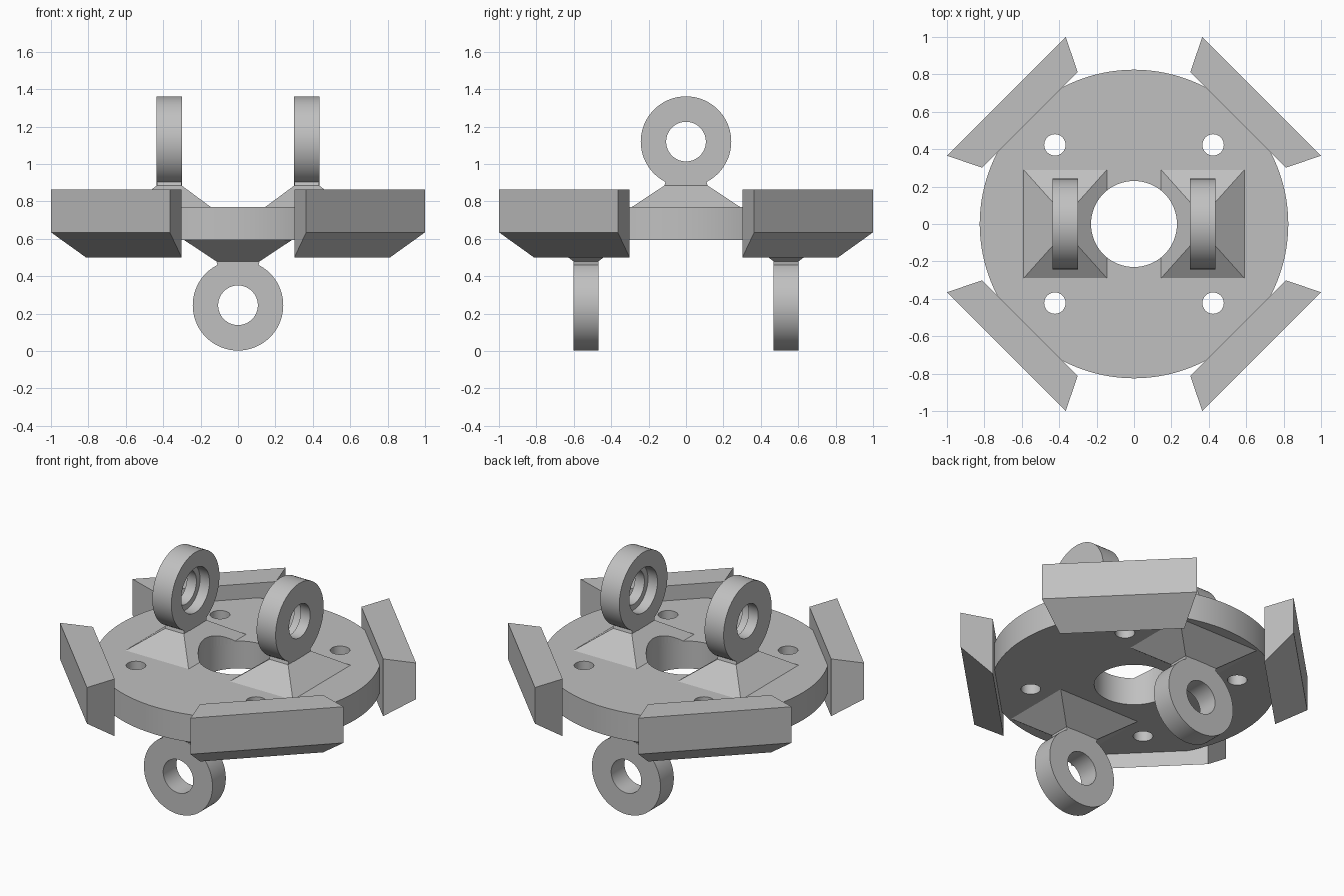
import bpy, bmesh, math
from mathutils import Matrix

cube = bpy.data.objects.get("Cube")
if cube:
    bpy.data.objects.remove(cube, do_unlink=True)

# One plain grey for the whole part
grey = bpy.data.materials.new("plain grey")
grey.use_nodes = True
grey.diffuse_color = (0.53, 0.53, 0.53, 1)
grey.node_tree.nodes["Principled BSDF"].inputs["Base Color"].default_value = grey.diffuse_color

MID_Z = 0.6825      # middle of the plate
HALF_T = 0.0875     # half the plate thickness


def finish(name, bm, matrix=Matrix()):
    bmesh.ops.recalc_face_normals(bm, faces=bm.faces)
    mesh = bpy.data.meshes.new(name)
    bm.to_mesh(mesh)
    bm.free()
    mesh.materials.append(grey)
    ob = bpy.data.objects.new(name, mesh)
    ob.matrix_world = matrix
    bpy.context.collection.objects.link(ob)
    return ob


def loft(loops, closed=False):
    """Skin between vertex loops; cap the ends or close into a tube."""
    bm = bmesh.new()
    rows = [[bm.verts.new(p) for p in loop] for loop in loops]
    n = len(rows[0])
    pairs = list(zip(rows, rows[1:]))
    if closed:
        pairs.append((rows[-1], rows[0]))
    else:
        bm.faces.new(rows[0])
        bm.faces.new(rows[-1])
    for a, b in pairs:
        for i in range(n):
            j = (i + 1) % n
            bm.faces.new((a[i], a[j], b[j], b[i]))
    return bm


def drill(ob, radius, x=0, y=0):
    """Cut a vertical hole right through."""
    bm = bmesh.new()
    bmesh.ops.create_cone(bm, cap_ends=True, segments=64, radius1=radius,
                          radius2=radius, depth=2)
    cutter = finish("hole_cutter", bm, Matrix.Translation((x, y, MID_Z)))
    cutter.hide_render = True
    mod = ob.modifiers.new("hole", 'BOOLEAN')
    mod.operation, mod.solver, mod.object = 'DIFFERENCE', 'EXACT', cutter
    bpy.context.view_layer.objects.active = ob
    bpy.ops.object.modifier_apply(modifier=mod.name)
    bpy.data.objects.remove(cutter, do_unlink=True)


def smooth(ob):
    bpy.ops.object.select_all(action='DESELECT')
    ob.select_set(True)
    bpy.context.view_layer.objects.active = ob
    bpy.ops.object.shade_smooth_by_angle(angle=math.radians(30))


# Round plate with centre bore and four bolt holes
bm = bmesh.new()
bmesh.ops.create_cone(bm, cap_ends=True, segments=128, radius1=0.825,
                      radius2=0.825, depth=2 * HALF_T)
plate = finish("plate", bm, Matrix.Translation((0, 0, MID_Z)))
drill(plate, 0.23)
for sx in (-1, 1):
    for sy in (-1, 1):
        drill(plate, 0.057, 0.423 * sx, 0.423 * sy)
smooth(plate)

# Four wedge-shaped rim blocks on the diagonals
for k, name in enumerate(("back_left", "back_right", "front_right", "front_left")):
    loops = [[(d, -h, low), (d, h, low), (d, h, 0.865), (d, -h, 0.865)]
             for d, h, low in ((0.787, 0.361, 0.5), (0.965, 0.449, 0.635))]
    finish(name + "_rim_block", loft(loops),
           Matrix.Rotation(math.radians(45 + 90 * k), 4, 'Z'))


# Lug: flared foot with a ring on top, hole along local x
def lug(name, matrix, stepped):
    levels = ((0.07, 0.2225, 0.29), (HALF_T, 0.2225, 0.29),
              (0.203, 0.066, 0.115), (0.224, 0.066, 0.11))
    foot = finish(name + "_foot", loft(
        [[(-a, -b, z), (a, -b, z), (a, b, z), (-a, b, z)] for z, a, b in levels]), matrix)

    w = 0.067
    profile = [(w, 0.106), (w, 0.242), (-w, 0.242)]
    if stepped:     # wider seat on the inner side
        profile += [(-w, 0.142), (0, 0.142), (0, 0.106)]
    else:
        profile += [(-w, 0.106)]
    n = 72
    angles = [2 * math.pi * i / n for i in range(n)]
    rings = [[(x, r * math.cos(t), 0.4375 + r * math.sin(t)) for t in angles]
             for x, r in profile]
    smooth(finish(name + "_ring", loft(rings, closed=True), matrix))
    return foot


for s, top, low in ((1, "left", "back"), (-1, "right", "front")):
    turn = 0 if s > 0 else math.pi
    foot = lug("upper_" + top, Matrix.Translation((0.3675 * s, 0, MID_Z))
               @ Matrix.Rotation(turn, 4, 'Z'), True)
    drill(foot, 0.23)       # the bore trims the upper feet
    lug("lower_" + low, Matrix.Translation((0, 0.535 * s, MID_Z))
        @ Matrix.Rotation(turn + math.pi / 2, 4, 'Z')
        @ Matrix.Rotation(math.pi, 4, 'X'), False)
